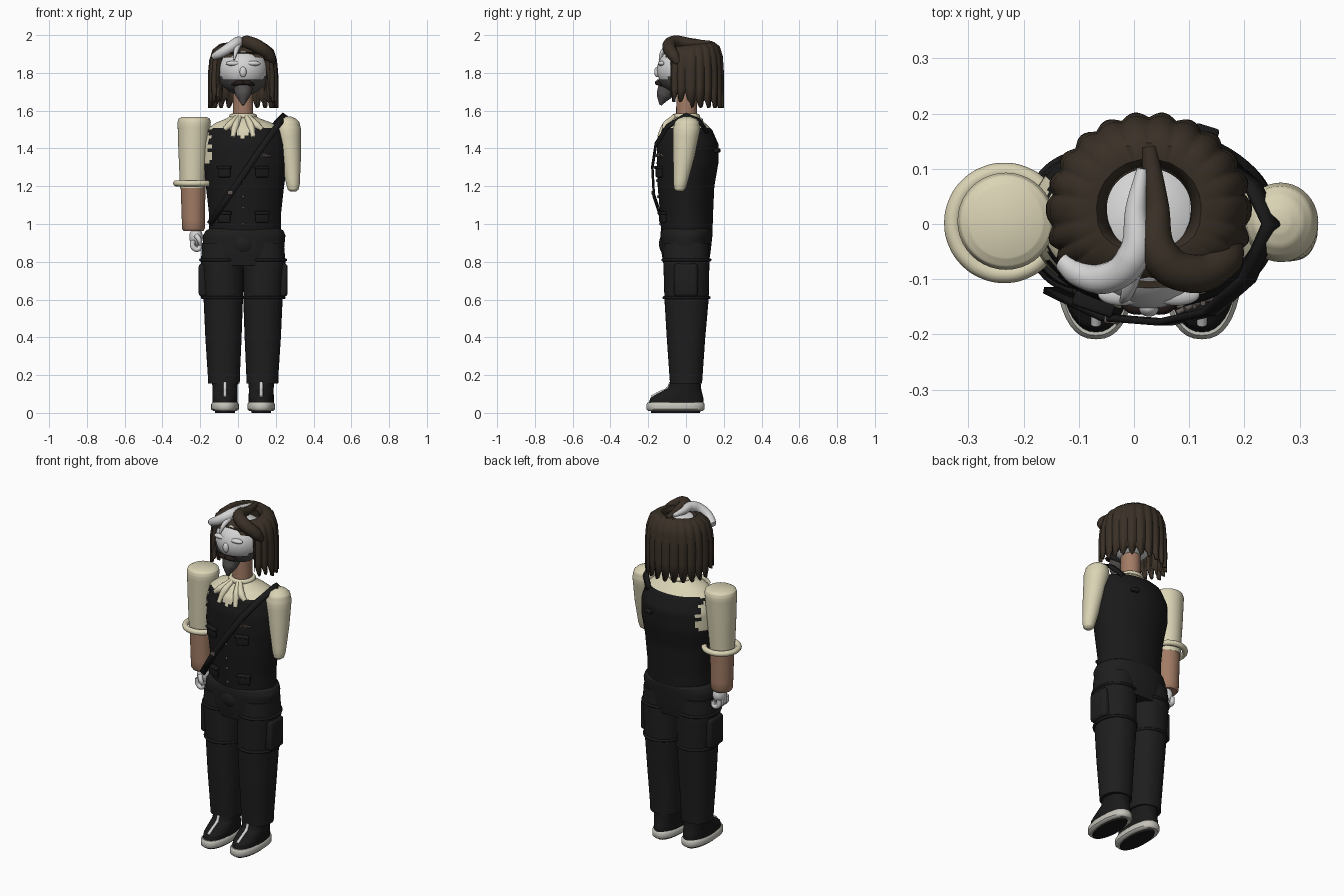
import bpy, bmesh, math
from mathutils import Matrix, Vector

if "Cube" in bpy.data.objects:
    bpy.data.objects.remove(bpy.data.objects["Cube"], do_unlink=True)

PARTS = []
MID = 0.027  # body centre line


def colour(name, r, g, b):
    m = bpy.data.materials.new(name)
    m.use_nodes = True
    m.diffuse_color = (r, g, b, 1)
    node = next(n for n in m.node_tree.nodes if n.type == 'BSDF_PRINCIPLED')
    node.inputs["Base Color"].default_value = (r, g, b, 1)
    node.inputs["Roughness"].default_value = 0.8
    return m


BLACK = colour("vest_black", .010, .010, .010)
PANTS = colour("trouser_black", .013, .013, .013)
CREAM = colour("cream_cloth", .70, .65, .46)
SKIN = colour("skin", .36, .20, .13)
WHITE = colour("pale_white", .66, .66, .66)
HAIR = colour("brown_hair", .042, .030, .020)
GREY = colour("beard_grey", .085, .080, .078)
TACHE = colour("dark_moustache", .018, .011, .009)
SOLE = colour("sole_grey", .55, .54, .49)
METAL = colour("dull_metal", .12, .10, .09)


def add(name, bm, *mats):
    me = bpy.data.meshes.new(name)
    bm.to_mesh(me)
    bm.free()
    for m in mats:
        me.materials.append(m)
    ob = bpy.data.objects.new(name, me)
    bpy.context.collection.objects.link(ob)
    PARTS.append(ob)
    return ob


def loft(name, rows, mat, power=1.0, n=40, steps=5, mats=(), rule=None):
    """Stack of ellipses; each row is z, centre x, centre y, radius x, radius y."""
    fine = []
    for a, b in zip(rows, rows[1:]):
        fine += [[p + (q - p) * k / steps for p, q in zip(a, b)] for k in range(steps)]
    fine.append(rows[-1])
    bm = bmesh.new()
    rings = []
    for z, cx, cy, rx, ry in fine:
        ring = []
        for i in range(n):
            c, s = math.cos(math.tau * i / n), math.sin(math.tau * i / n)
            ring.append(bm.verts.new((cx + rx * math.copysign(abs(c) ** power, c),
                                      cy + ry * math.copysign(abs(s) ** power, s), z)))
        rings.append(ring)
    for a, b in zip(rings, rings[1:]):
        for i in range(n):
            bm.faces.new((a[i], a[(i + 1) % n], b[(i + 1) % n], b[i]))
    bm.faces.new(rings[0])
    bm.faces.new(rings[-1])
    bmesh.ops.recalc_face_normals(bm, faces=bm.faces)
    if rule:
        for f in bm.faces:
            f.material_index = rule(f.calc_center_median())
    return add(name, bm, mat, *mats)


def ball(name, at, size, mat, keep=None):
    bm = bmesh.new()
    bmesh.ops.create_uvsphere(bm, u_segments=40, v_segments=24, radius=1,
                              matrix=Matrix.LocRotScale(Vector(at), None, Vector(size)))
    if keep:
        gone = [f for f in bm.faces if not keep(f.calc_center_median())]
        bmesh.ops.delete(bm, geom=gone, context='FACES')
    return add(name, bm, mat)


def box(name, at, size, mat, turn=0, bevel=.006):
    bm = bmesh.new()
    bmesh.ops.create_cube(bm, size=1, matrix=Matrix.Diagonal((*size, 1)))
    bmesh.ops.bevel(bm, geom=bm.edges[:], offset=bevel, segments=3, profile=.5, affect='EDGES')
    bm.transform(Matrix.Translation(at) @ Matrix.Rotation(turn, 4, 'Z'))
    return add(name, bm, mat)


def tube(name, pts, mat, closed=False):
    """Smooth round strand; each point is x, y, z, radius."""
    cu = bpy.data.curves.new(name, 'CURVE')
    cu.dimensions = '3D'
    cu.bevel_depth, cu.bevel_resolution, cu.use_fill_caps = 1, 4, True
    sp = cu.splines.new('BEZIER')
    sp.bezier_points.add(len(pts) - 1)
    sp.use_cyclic_u = closed
    for b, p in zip(sp.bezier_points, pts):
        b.co, b.radius = p[:3], p[3]
        b.handle_left_type = b.handle_right_type = 'AUTO'
    tmp = bpy.data.objects.new(name + "_path", cu)
    bpy.context.collection.objects.link(tmp)
    bpy.context.view_layer.update()
    bm = bmesh.new()
    bm.from_mesh(tmp.evaluated_get(bpy.context.evaluated_depsgraph_get()).to_mesh())
    bpy.data.objects.remove(tmp, do_unlink=True)
    return add(name, bm, mat)


def hoop(name, x, y, z, rx, ry, r, mat):
    pts = [(x + rx * math.cos(a), y + ry * math.sin(a), z, r)
           for a in (math.tau * i / 16 for i in range(16))]
    return tube(name, pts, mat, closed=True)


def ribbon(name, pts, half, mat):
    bm = bmesh.new()
    side = Vector((.82, 0, -.57)) * half
    rows = [[bm.verts.new(Vector(p) + side * k) for k in (-1, 1)] for p in pts]
    for a, b in zip(rows, rows[1:]):
        bm.faces.new((a[0], a[1], b[1], b[0]))
    ob = add(name, bm, mat)
    mod = ob.modifiers.new("thickness", 'SOLIDIFY')
    mod.thickness, mod.offset = .012, 0


# Torso: vest over a cream shirt with a ragged armhole on the right
def shirt(p):
    ragged = p.x < -.135 - .022 * (int(p.z * 40) % 2) and p.z > 1.33
    neckline = p.y < 0 and abs(p.x - MID) < (p.z - 1.45) * 1.1
    return int(p.z > 1.505 or ragged or neckline)


loft("torso", [(.95, .037, .005, .19, .135), (1.05, .037, .003, .19, .14), (1.2, .037, 0, .207, .15),
               (1.32, .035, .008, .225, .163), (1.42, .035, .01, .222, .163), (1.5, .035, .003, .2, .135),
               (1.535, .03, 0, .15, .1), (1.56, MID, 0, .085, .07), (1.58, MID, 0, .058, .058)],
     BLACK, n=64, mats=(CREAM,), rule=shirt)
for dx, z in ((-.1, -.025), (-.055, -.01), (.055, -.01), (.1, -.025)):
    far = abs(dx) > .08
    tube("collar_point", [(MID + dx * .3, -.06, 1.57, .012), (MID + dx * .7, -.105, 1.525, .02),
                          (MID + dx, -.115 if far else -.142, 1.5 if far else 1.46, .012)], CREAM)
hoop("collar_band", MID, 0, 1.57, .06, .06, .014, CREAM)

# Vest details
for s in (-1, 1):
    for z, y in ((1.275, -.141), (1.035, -.122)):
        x = MID + s * .1
        box("vest_pocket", (x, y, z), (.068, .022, .055), BLACK, s * .34)
        box("pocket_flap", (x, y - .004, z + .024), (.078, .028, .018), BLACK, s * .34)
for z, y in ((1.23, -.152), (1.145, -.147), (1.085, -.143), (1.0, -.135)):
    ball("vest_button", (MID, y, z), (.007, .007, .007), METAL)
for k in range(-3, 4):
    tube("chest_pin", [(.125 + k * .006, -.14 + k * .002, 1.357, .004),
                       (.125 + k * .016, -.143 + k * .006, 1.38 - abs(k) * .006, .005)], METAL)
ribbon("shoulder_strap", [(.17, .11, 1.49), (.215, .07, 1.545), (.248, 0, 1.575), (.205, -.1, 1.515),
                          (.137, -.16, 1.42), (.055, -.178, 1.3), (-.047, -.17, 1.15),
                          (-.15, -.12, 1.0)], .017, BLACK)
box("strap_tab", (.13, .163, 1.39), (.045, .03, .022), BLACK, -.3)
box("strap_buckle", (-.04, -.174, 1.165), (.028, .014, .022), METAL, -.1, .004)

# Trousers and thigh pouches
loft("hips", [(.78, MID, 0, .2, .118), (.85, MID, 0, .215, .13), (.94, .033, .002, .218, .138),
              (.965, .035, .004, .205, .137), (.98, .037, .005, .18, .125)], PANTS, .9, n=56)
ball("trouser_front", (MID, -.085, .895), (.074, .058, .07), PANTS)
for s in (-1, 1):
    x = lambda d: MID + s * d
    loft("trouser_leg", [(.155, x(.102), 0, .084, .085), (.2, x(.102), 0, .085, .088),
                         (.4, x(.104), 0, .096, .102), (.6, x(.105), .003, .104, .117),
                         (.8, x(.112), .002, .112, .122), (.9, x(.108), .002, .108, .12)], PANTS, .9)
    hoop("thigh_band_upper", x(.112), .002, .81, .113, .125, .008, BLACK)
    hoop("thigh_band_lower", x(.108), .003, .61, .108, .12, .008, BLACK)
    box("thigh_pouch", (x(.208), 0, .703), (.055, .125, .175), PANTS, 0, .018)

    # Shoes
    f = x(.096)
    loft("outsole", [(0, f, -.055, .052, .13), (.02, f, -.055, .054, .132)], BLACK, steps=1)
    loft("shoe_sole", [(.011, f, -.055, .064, .146), (.02, f, -.055, .074, .154),
                       (.045, f, -.055, .074, .154), (.056, f, -.055, .066, .147)], SOLE, .85, steps=2)
    loft("shoe_upper", [(.05, f, -.052, .067, .146), (.08, f, -.048, .067, .14), (.105, f, -.03, .066, .115),
                        (.13, f, -.008, .066, .088), (.18, f, 0, .07, .076)], BLACK, .9)
    tube("shoe_stripe", [(f, -.182, .083, .009), (f, -.142, .105, .009),
                         (f, -.095, .13, .009), (f, -.08, .16, .009)], WHITE)

# Right arm
loft("right_sleeve", [(1.19, -.24, 0, .067, .067), (1.4, -.236, .003, .08, .08), (1.54, -.232, .005, .088, .088),
                      (1.557, -.232, .005, .083, .083), (1.567, -.232, .005, .066, .066)], CREAM)
hoop("sleeve_cuff", -.235, .002, 1.215, .093, .093, .016, CREAM)
loft("right_forearm", [(.962, -.236, 0, .052, .052), (.975, -.236, 0, .06, .06), (1.21, -.238, 0, .066, .066)], SKIN)
ball("right_palm", (-.222, 0, .93), (.036, .044, .05), WHITE)
for k in range(4):
    y = -.036 + k * .023
    tube("right_finger", [(-.24, y, .915, .014), (-.235, y, .875, .014),
                          (-.208, y, .868, .013), (-.2, y, .895, .011)], WHITE)
tube("right_thumb", [(-.222, -.04, .94, .014), (-.205, -.055, .915, .013), (-.198, -.045, .89, .010)], WHITE)

# Left arm, a tapered stump
loft("left_sleeve", [(1.172, .292, -.033, .015, .015), (1.182, .292, -.033, .028, .028),
                     (1.21, .291, -.03, .036, .036), (1.35, .28, -.012, .053, .056),
                     (1.5, .266, .003, .068, .072), (1.54, .264, .005, .06, .064),
                     (1.558, .262, .005, .044, .046), (1.568, .262, .005, .02, .02)], CREAM, steps=4)

# Head, beard and face
loft("neck", [(1.55, MID, .003, .054, .055), (1.74, MID, .003, .052, .054)], SKIN)
ball("head", (MID, -.008, 1.815), (.136, .146, .125), WHITE)
ball("nose", (MID, -.152, 1.805), (.018, .016, .028), WHITE)
for s in (-1, 1):
    ball("brow", (MID + s * .05, -.128, 1.85), (.042, .02, .014), WHITE)
    tube("moustache", [(MID, -.153, 1.748, .011), (MID + s * .03, -.15, 1.747, .013),
                       (MID + s * .058, -.132, 1.735, .006)], TACHE)
ball("beard", (MID, -.01, 1.815), (.143, .154, .134), GREY,
     lambda p: p.y < -.035 and p.z < 1.755 + abs(p.x - MID) * .15)
tube("chin_beard", [(MID, -.1, 1.715, .05), (MID, -.118, 1.68, .04), (MID, -.135, 1.63, .007)], GREY)

# Hair: an open-crowned shell with hanging strands and a gap for the face
COLS = 176
bm = bmesh.new()
grid = []
for i in range(COLS):
    a = math.tau * i / COLS
    c, s = math.cos(a), math.sin(a)
    lock = abs(math.cos(a * 11))
    face = s < -.7
    end = 1.615 + .055 * (1 - lock) ** 1.5 + (.03 if s < 0 else 0)
    rows = [(.42, 1.93), (.52, 1.952), (.7, 1.952), (.88, 1.925)]
    if face:
        rows += [(.95, 1.9), (.9, 1.89), (.82, 1.89), (.75, 1.895)]
    else:
        rows += [(.97, 1.87), (1, 1.8), (1, 1.72), (.99, end)]
    power, depth = (.75, .152) if s < 0 else (1, .168)
    col = []
    for j, (r, z) in enumerate(rows):
        r *= 1 + (lock - .5) * .011 * j * (not face)
        y = .03 + depth * r * math.copysign(abs(s) ** power, s)
        lift = .12 * (y - .05) if j < 5 else 0
        col.append(bm.verts.new((MID + .181 * r * math.copysign(abs(c) ** power, c), y, z + lift)))
    grid.append(col)
for i, col in enumerate(grid):
    nxt = grid[(i + 1) % COLS]
    for j in range(len(col) - 1):
        bm.faces.new((col[j], col[j + 1], nxt[j + 1], nxt[j]))
shell = add("hair", bm, HAIR).modifiers.new("thickness", 'SOLIDIFY')
shell.thickness, shell.offset = .02, -1

# Two-tone forelock arching over the crown
tube("dark_forelock", [(.027, .14, 1.955, .014), (.04, .04, 1.957, .022), (.05, -.06, 1.963, .035),
                       (.105, -.09, 1.94, .036), (.165, -.065, 1.89, .032), (.18, -.04, 1.85, .02)], HAIR)
tube("white_forelock", [(.015, .1, 1.962, .010), (.004, .03, 1.965, .019), (-.002, -.06, 1.962, .03),
                        (-.05, -.098, 1.93, .028), (-.1, -.09, 1.9, .024), (-.13, -.068, 1.885, .017)], WHITE)
tube("white_wisp", [(.0, -.085, 1.945, .016), (-.012, -.125, 1.91, .012), (-.022, -.14, 1.87, .005)], WHITE)

# Smooth shading with crisp edges
for ob in bpy.context.selected_objects:
    ob.select_set(False)
for ob in PARTS:
    ob.select_set(True)
bpy.context.view_layer.objects.active = PARTS[0]
bpy.ops.object.shade_smooth_by_angle(angle=math.radians(45))
